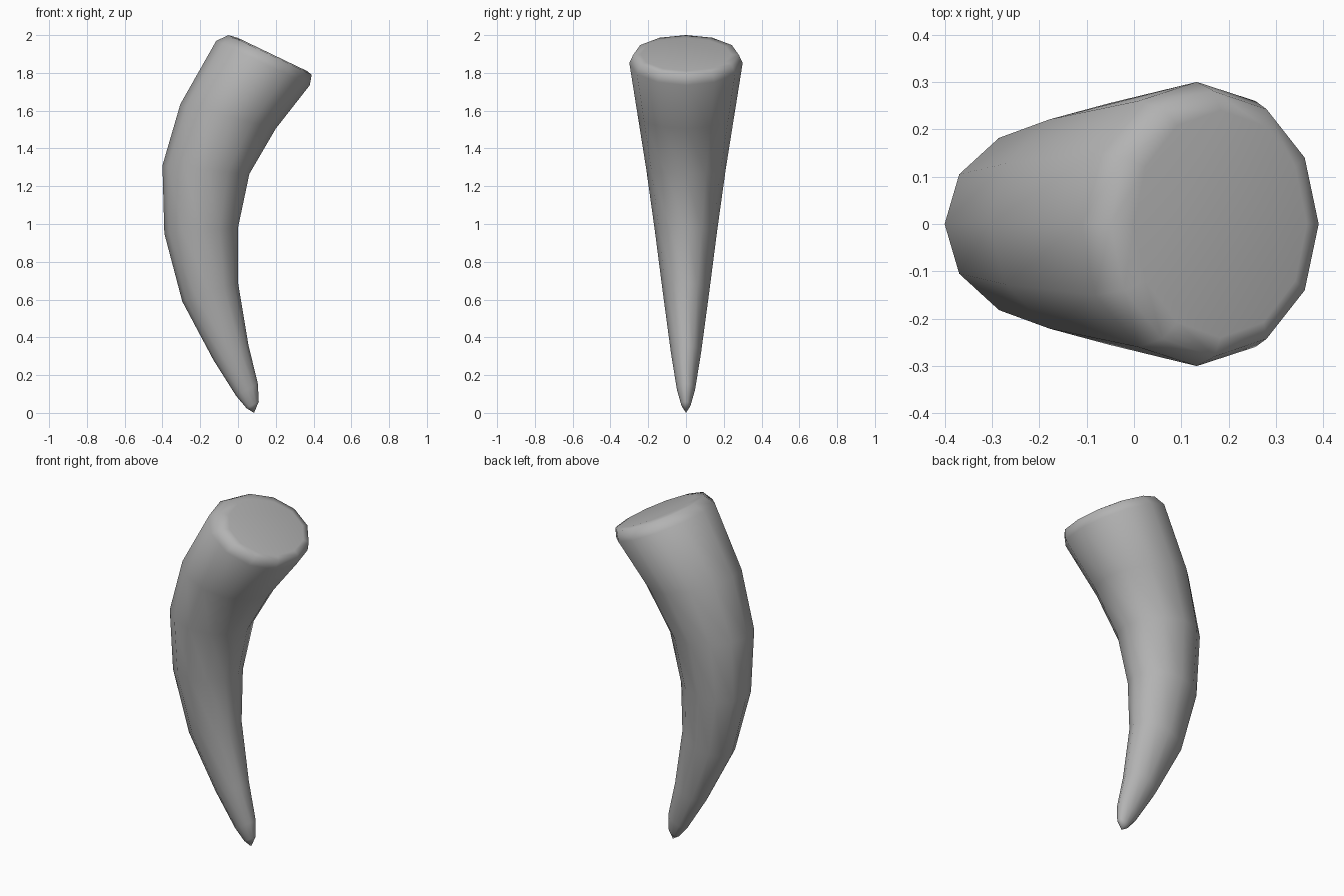
import bpy, bmesh, math
from mathutils import Vector

cube = bpy.data.objects.get("Cube")
if cube:
    bpy.data.objects.remove(cube, do_unlink=True)

SIDES = 12

# Horn colour
grey = bpy.data.materials.new("plain grey")
grey.use_nodes = True
colour = (0.45, 0.45, 0.45, 1)
grey.diffuse_color = colour
grey.node_tree.nodes["Principled BSDF"].inputs["Base Color"].default_value = colour

# Cross-sections: outer side x, z, inner side x, z, half depth
sections = [
    (0.00, 1.985, 0.365, 1.81, 0.24),
    (-0.05, 2.00, 0.39, 1.79, 0.28),
    (-0.115, 1.97, 0.38, 1.735, 0.30),
    (-0.305, 1.635, 0.20, 1.505, 0.255),
    (-0.40, 1.31, 0.06, 1.265, 0.21),
    (-0.39, 0.95, 0.00, 0.98, 0.165),
    (-0.295, 0.59, 0.00, 0.69, 0.123),
    (-0.13, 0.28, 0.055, 0.36, 0.08),
    (-0.01, 0.09, 0.105, 0.155, 0.048),
    (0.045, 0.025, 0.11, 0.06, 0.025),
]

bm = bmesh.new()


def ring(x0, z0, x1, z1, depth):
    a, b = Vector((x0, 0, z0)), Vector((x1, 0, z1))
    mid, half = (a + b) / 2, (b - a) / 2
    angles = [math.tau * i / SIDES for i in range(SIDES)]
    return [bm.verts.new(mid + half * math.cos(t) + Vector((0, depth * math.sin(t), 0)))
            for t in angles]


# Curved, tapering body with a rounded rim
rings = [ring(*s) for s in sections]
for upper, lower in zip(rings, rings[1:]):
    for i in range(SIDES):
        j = (i + 1) % SIDES
        bm.faces.new((upper[i], upper[j], lower[j], lower[i]))

# Flat root end and pointed tip
bm.faces.new(rings[0])
tip = bm.verts.new((0.085, 0, 0))
for i in range(SIDES):
    bm.faces.new((rings[-1][i], rings[-1][(i + 1) % SIDES], tip))

bmesh.ops.recalc_face_normals(bm, faces=bm.faces)
for face in bm.faces:
    face.smooth = True

mesh = bpy.data.meshes.new("horn")
bm.to_mesh(mesh)
bm.free()
mesh.materials.append(grey)
horn = bpy.data.objects.new("horn", mesh)
bpy.context.collection.objects.link(horn)
